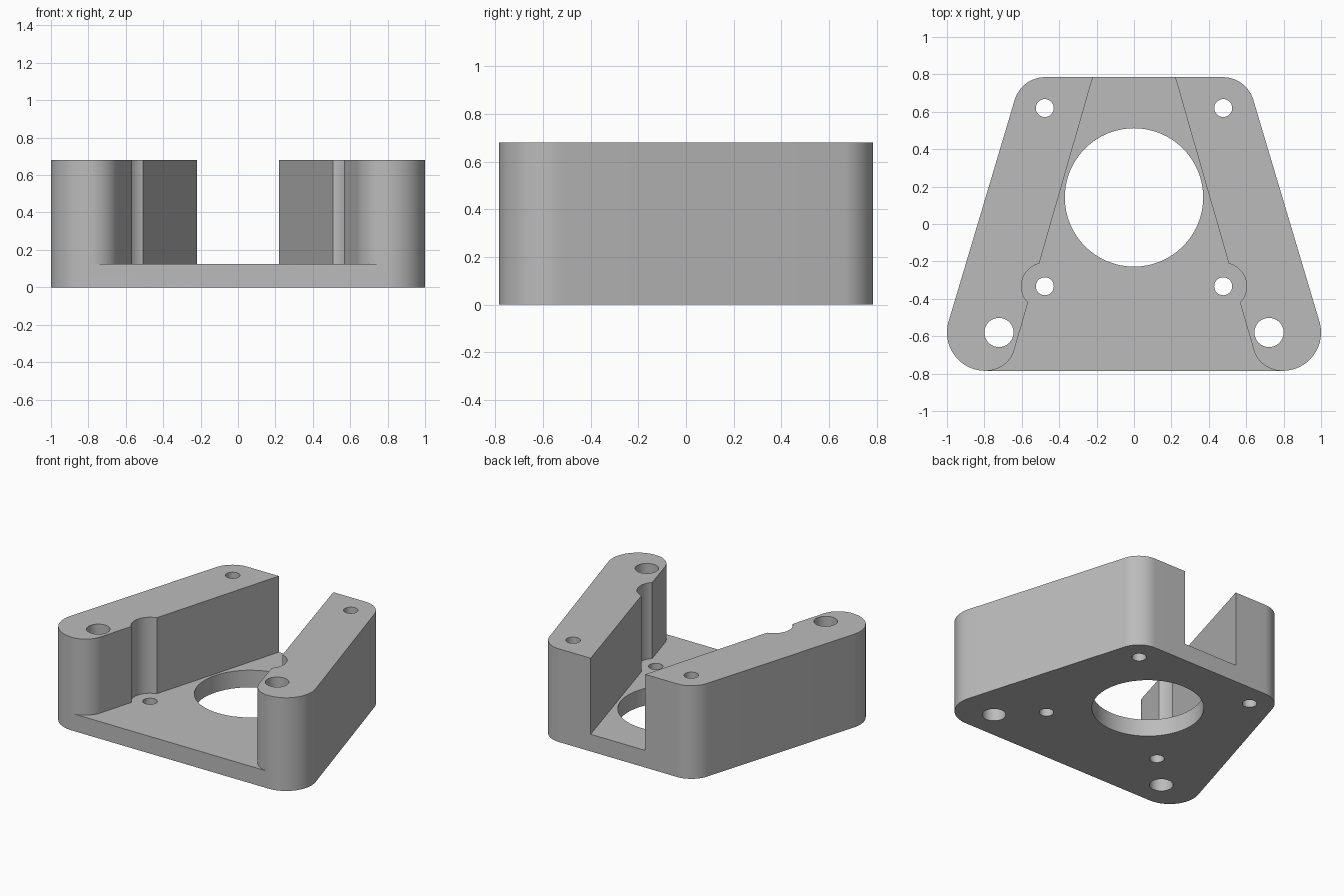
import bpy
import bmesh
from math import radians, sin, cos, atan, hypot, atan2, asin

cube = bpy.data.objects.get("Cube")
if cube:
    bpy.data.objects.remove(cube)

HEIGHT, FLOOR, BACK = 0.68, 0.125, 0.785

grey = bpy.data.materials.new("plain_grey")
grey.use_nodes = True
grey.diffuse_color = (0.5, 0.5, 0.5, 1)
grey.node_tree.nodes["Principled BSDF"].inputs["Base Color"].default_value = (0.5, 0.5, 0.5, 1)


def arc(x, y, r, start, end, steps=24):
    """Points on an arc, angles in radians."""
    angles = [start + (end - start) * i / steps for i in range(steps + 1)]
    return [(x + r * cos(a), y + r * sin(a)) for a in angles]


def mirrored(half):
    """Close a right-hand outline, listed front to back, across x = 0."""
    return half + [(-x, y) for x, y in reversed(half)]


def prism(name, outlines, z0, z1):
    """Extrude closed counter-clockwise outlines into solids."""
    bm = bmesh.new()
    for outline in outlines:
        low = [bm.verts.new((x, y, z0)) for x, y in outline]
        high = [bm.verts.new((x, y, z1)) for x, y in outline]
        bm.faces.new(low[::-1])
        bm.faces.new(high)
        for i in range(len(low)):
            j = (i + 1) % len(low)
            bm.faces.new((low[i], low[j], high[j], high[i]))
    mesh = bpy.data.meshes.new(name)
    bm.to_mesh(mesh)
    bm.free()
    obj = bpy.data.objects.new(name, mesh)
    bpy.context.collection.objects.link(obj)
    return obj


# Rounded trapezoid body
fx, fr = 0.795, 0.205
bx, br = 0.475, 0.17
fy, by = fr - BACK, BACK - br
tilt = atan2(fx - bx, by - fy) + asin((fr - br) / hypot(fx - bx, by - fy))
body = prism("motor_bracket", [mirrored(
    arc(fx, fy, fr, radians(-90), tilt) + arc(bx, by, br, tilt, radians(90)))], 0, HEIGHT)
body.data.materials.append(grey)

# Tapered pocket with rounded front lips and screw reliefs
SLOPE = 0.288
lean = atan(SLOPE)
lip_x, screw_x, screw_y, relief = 0.79, 0.477, -0.333, 0.125


def wall_x(y):
    return 0.22 + SLOPE * (BACK - y)


lip = cos(lean) * (lip_x - wall_x(BACK) - SLOPE * 2 * BACK) / (1 - sin(lean))
off = (wall_x(screw_y) - screw_x) * cos(lean)
half_span = radians(90) - asin(off / relief)
half = [(lip_x, -0.95)]
half += arc(lip_x, lip - BACK, lip, radians(270), radians(180) + lean)
half += arc(screw_x, screw_y, relief, lean - half_span, lean + half_span)
half += [(wall_x(0.95), 0.95)]
pocket = prism("pocket_cutter", [mirrored(half)], FLOOR, 1)

# Centre bore, four small screw holes and two large front holes
holes = [(0, 0.142, 0.37)]
for side in (-1, 1):
    holes += [(side * screw_x, 0.62, 0.048), (side * screw_x, screw_y, 0.048),
              (side * 0.722, -0.58, 0.078)]
drills = prism("hole_cutter", [arc(x, y, r, 0, radians(360), 64)[:-1] for x, y, r in holes], -0.2, 1)

for cutter in (pocket, drills):
    cut = body.modifiers.new(cutter.name, 'BOOLEAN')
    cut.operation = 'DIFFERENCE'
    cut.solver = 'EXACT'
    cut.object = cutter

# Bake the cuts and drop the cutters
bpy.context.view_layer.update()
baked = bpy.data.meshes.new_from_object(body.evaluated_get(bpy.context.evaluated_depsgraph_get()))
body.modifiers.clear()
body.data = baked
baked.name = "motor_bracket"
baked.materials.clear()
baked.materials.append(grey)
for cutter in (pocket, drills):
    bpy.data.objects.remove(cutter)
for face in baked.polygons:
    face.material_index = 0

bpy.ops.object.select_all(action='DESELECT')
body.select_set(True)
bpy.context.view_layer.objects.active = body
bpy.ops.object.shade_smooth_by_angle(angle=radians(25))
